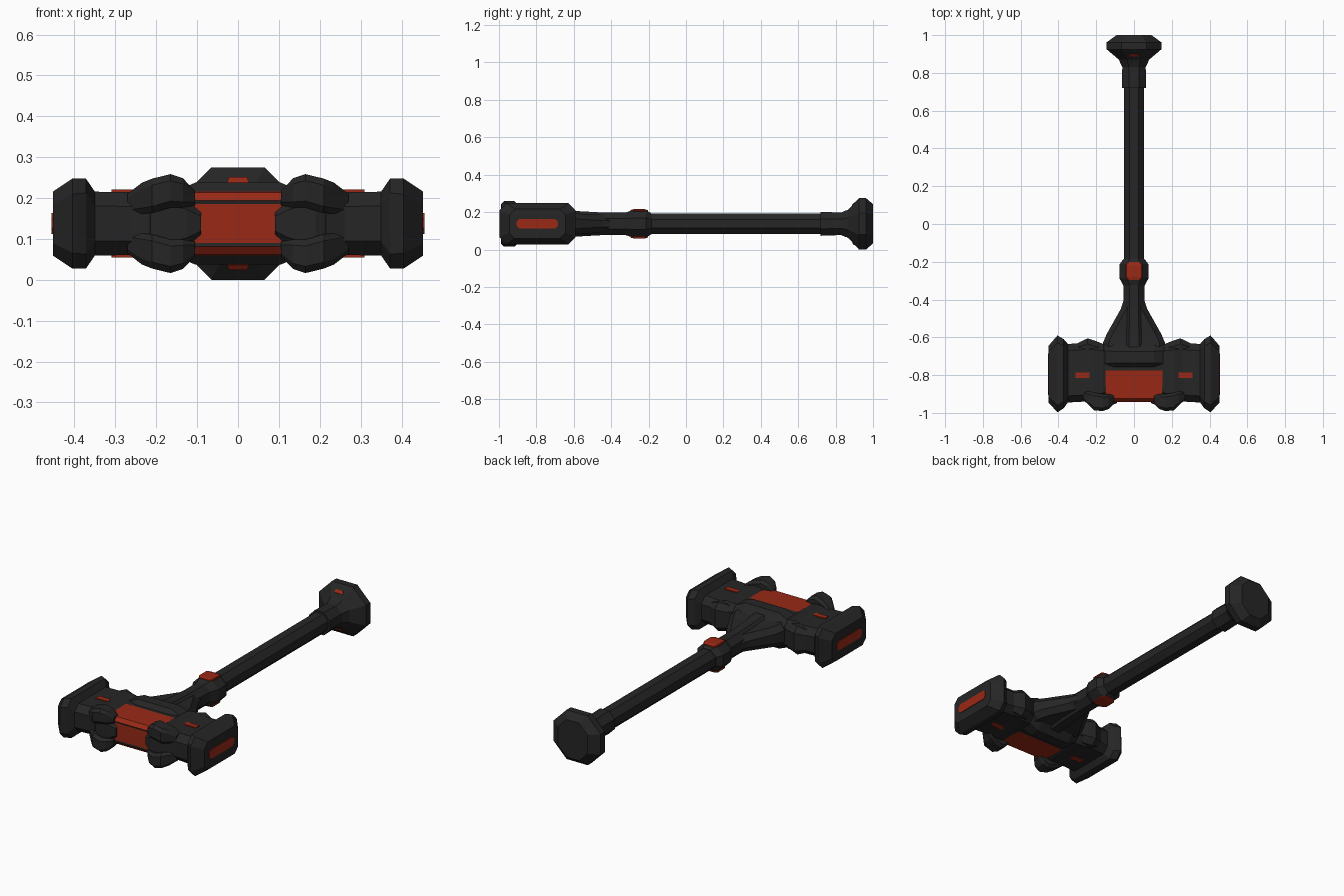
import bpy, bmesh
from mathutils import Vector

ZC = 0.1375  # height of the weapon's centre line


def material(name, rgb):
    m = bpy.data.materials.new(name)
    m.diffuse_color = (*rgb, 1)
    return m


DARK = material("dark iron", (0.019, 0.019, 0.019))
RED = material("ember red", (0.32, 0.022, 0.008))


def finish(name, bm, *mats):
    bmesh.ops.recalc_face_normals(bm, faces=bm.faces)
    me = bpy.data.meshes.new(name)
    bm.to_mesh(me)
    bm.free()
    for m in mats:
        me.materials.append(m)
    ob = bpy.data.objects.new(name, me)
    bpy.context.collection.objects.link(ob)
    return ob


def loft(name, axis, sections, mat=DARK, sx=1, sz=1):
    """Chamfered-rectangle sections (pos, u centre, v centre, half u, half v, chamfer).
    Axis x: u = y.  Axis y: u = x.  v is height from the centre line."""
    bm = bmesh.new()
    rings = []
    for p, cu, cv, hu, hv, c in sections:
        pts = [(hu, hv - c), (hu - c, hv), (c - hu, hv), (-hu, hv - c),
               (-hu, c - hv), (c - hu, -hv), (hu - c, -hv), (hu, c - hv)]
        ring = []
        for u, v in pts:
            u, v = u + cu, v + cv
            x, y = (p, u) if axis == 'x' else (u, p)
            ring.append(bm.verts.new((x * sx, y, ZC + v * sz)))
        rings.append(ring)
    for a, b in zip(rings, rings[1:]):
        for i in range(8):
            j = (i + 1) % 8
            bm.faces.new((a[i], a[j], b[j], b[i]))
    bm.faces.new(rings[0])
    bm.faces.new(rings[-1])
    return finish(name, bm, mat)


def oct_loft(name, stations, mat=DARK):
    """Regular octagon sections along y: (y, half width, half height)."""
    return loft(name, 'y', [(y, 0, 0, hx, hz, 0.58 * min(hx, hz)) for y, hx, hz in stations], mat)


def plate(name, corners, offset, sz=1):
    """Thin painted plate from four corners pushed along an offset."""
    bm = bmesh.new()
    off = Vector(offset)
    lo, hi = [], []
    for c in corners:
        for ring, s in ((lo, -0.5), (hi, 0.5)):
            q = Vector(c) + off * s
            ring.append(bm.verts.new((q.x, q.y, ZC + q.z * sz)))
    bm.faces.new(lo)
    bm.faces.new(hi)
    for i in range(4):
        j = (i + 1) % 4
        bm.faces.new((lo[i], lo[j], hi[j], hi[i]))
    return finish(name, bm, RED)


def span(p, y0, y1, hz, c):
    return (p, (y0 + y1) / 2, 0, (y1 - y0) / 2, hz, c)


# Handle, grip ring, collar and pommel
oct_loft("handle", [(-0.32, 0.054, 0.054), (0.74, 0.054, 0.054)])
oct_loft("grip_ring", [(-0.33, 0.055, 0.058), (-0.285, 0.078, 0.073),
                       (-0.215, 0.078, 0.073), (-0.185, 0.055, 0.056)])
oct_loft("pommel_collar", [(0.72, 0.064, 0.064), (0.83, 0.062, 0.060), (0.855, 0.074, 0.072)])
oct_loft("pommel", [(0.85, 0.070, 0.066), (0.87, 0.08, 0.078), (0.925, 0.145, 0.1375),
                    (0.962, 0.145, 0.1375), (1.0, 0.092, 0.105)])

# Neck rib and wings spreading into the head
oct_loft("neck_rib", [(-0.70, 0.07, 0.082), (-0.58, 0.062, 0.068), (-0.44, 0.054, 0.060),
                      (-0.32, 0.056, 0.060)])
loft("neck_wings", 'y', [(-0.70, 0, 0, 0.165, 0.075, 0.03), (-0.63, 0, 0, 0.165, 0.062, 0.03),
                         (-0.58, 0, 0, 0.143, 0.055, 0.03), (-0.45, 0, 0, 0.07, 0.048, 0.03),
                         (-0.39, 0, 0, 0.05, 0.045, 0.03)])

# Raised block behind the glowing core
loft("head_block", 'x', [span(-0.165, -0.77, -0.64, 0.074, 0.03), span(-0.105, -0.775, -0.635, 0.1, 0.04),
                         span(0.105, -0.775, -0.635, 0.1, 0.04), span(0.165, -0.77, -0.64, 0.074, 0.03)])

# Glowing core: profile extruded across x, with dark seams between the panels
half = [(-0.70, 0.078), (-0.775, 0.078), (-0.925, 0.076), (-0.942, 0.056), (-0.940, 0.048)]
prof = half + [(y, -z) for y, z in reversed(half)]
bm = bmesh.new()
ends = [[bm.verts.new((x, y, ZC + z)) for y, z in prof] for x in (-0.15, 0.15)]
n = len(prof)
for i in range(n):
    j = (i + 1) % n
    f = bm.faces.new((ends[0][i], ends[0][j], ends[1][j], ends[1][i]))
    f.material_index = 0 if i in (0, 3, 5, 8, 9) else 1
for e in ends:
    bm.faces.new(e)
finish("glowing_core", bm, DARK, RED)

for sx, side in ((1, "right"), (-1, "left")):
    # Hammer arm ending in a chamfered striking cap
    loft(side + "_arm", 'x', [
        span(0.135, -0.91, -0.66, 0.072, 0.03), span(0.165, -0.93, -0.635, 0.082, 0.035),
        span(0.215, -0.955, -0.625, 0.086, 0.04), span(0.26, -0.94, -0.63, 0.077, 0.035),
        span(0.35, -0.945, -0.635, 0.078, 0.035), span(0.372, -0.975, -0.61, 0.11, 0.035),
        span(0.405, -0.997, -0.59, 0.11, 0.038), span(0.453, -0.945, -0.645, 0.078, 0.03)], sx=sx)
    # Bump on the rear of the arm
    loft(side + "_rear_bump", 'x', [
        span(0.16, -0.70, -0.637, 0.06, 0.02), span(0.20, -0.70, -0.62, 0.075, 0.03),
        span(0.245, -0.70, -0.605, 0.08, 0.03), span(0.30, -0.70, -0.632, 0.06, 0.02)], sx=sx)
    # Inner cheek curling round the front of the core
    loft(side + "_front_cheek", 'x', [
        span(0.09, -0.948, -0.90, 0.03, 0.012), span(0.125, -0.962, -0.88, 0.055, 0.02),
        span(0.19, -0.965, -0.88, 0.07, 0.02), span(0.25, -0.94, -0.88, 0.065, 0.02)], sx=sx)
    # Striking face inlay
    loft(side + "_face_inlay", 'x', [(0.450, -0.795, 0, 0.11, 0.026, 0.015),
                                     (0.4565, -0.795, 0, 0.11, 0.026, 0.015)], RED, sx=sx)
    for sz, lev in ((1, "upper"), (-1, "lower")):
        # Horned lugs at the core's front corners
        loft(f"{side}_{lev}_lug", 'x', [
            (0.105, -0.930, 0.062, 0.022, 0.018, 0.008), (0.135, -0.940, 0.075, 0.040, 0.036, 0.014),
            (0.165, -0.945, 0.080, 0.045, 0.041, 0.016), (0.21, -0.940, 0.068, 0.047, 0.042, 0.016),
            (0.235, -0.925, 0.062, 0.038, 0.038, 0.014), (0.27, -0.905, 0.048, 0.025, 0.025, 0.01)],
            sx=sx, sz=sz)
        # Small glowing slits on the arm
        plate(f"{side}_{lev}_slit", [(sx * x, y, 0.079) for x, y in
              ((0.235, -0.785), (0.31, -0.785), (0.31, -0.815), (0.235, -0.815))], (0, 0, 0.008), sz)

for sz, lev in ((1, "upper"), (-1, "lower")):
    # Gem on the grip ring
    loft(lev + "_ring_gem", 'y', [(-0.297, 0, 0.068, 0.032, 0.006, 0.003), (-0.28, 0, 0.072, 0.044, 0.006, 0.003),
                                  (-0.22, 0, 0.072, 0.044, 0.006, 0.003), (-0.202, 0, 0.066, 0.032, 0.006, 0.003)],
         RED, sz=sz)
    # Small glowing mark on the pommel slope
    plate(lev + "_pommel_mark", [(-0.027, 0.889, 0.0985), (0.027, 0.889, 0.0985),
                                 (0.022, 0.901, 0.1115), (-0.022, 0.901, 0.1115)], (0, -0.005, 0.005), sz)
